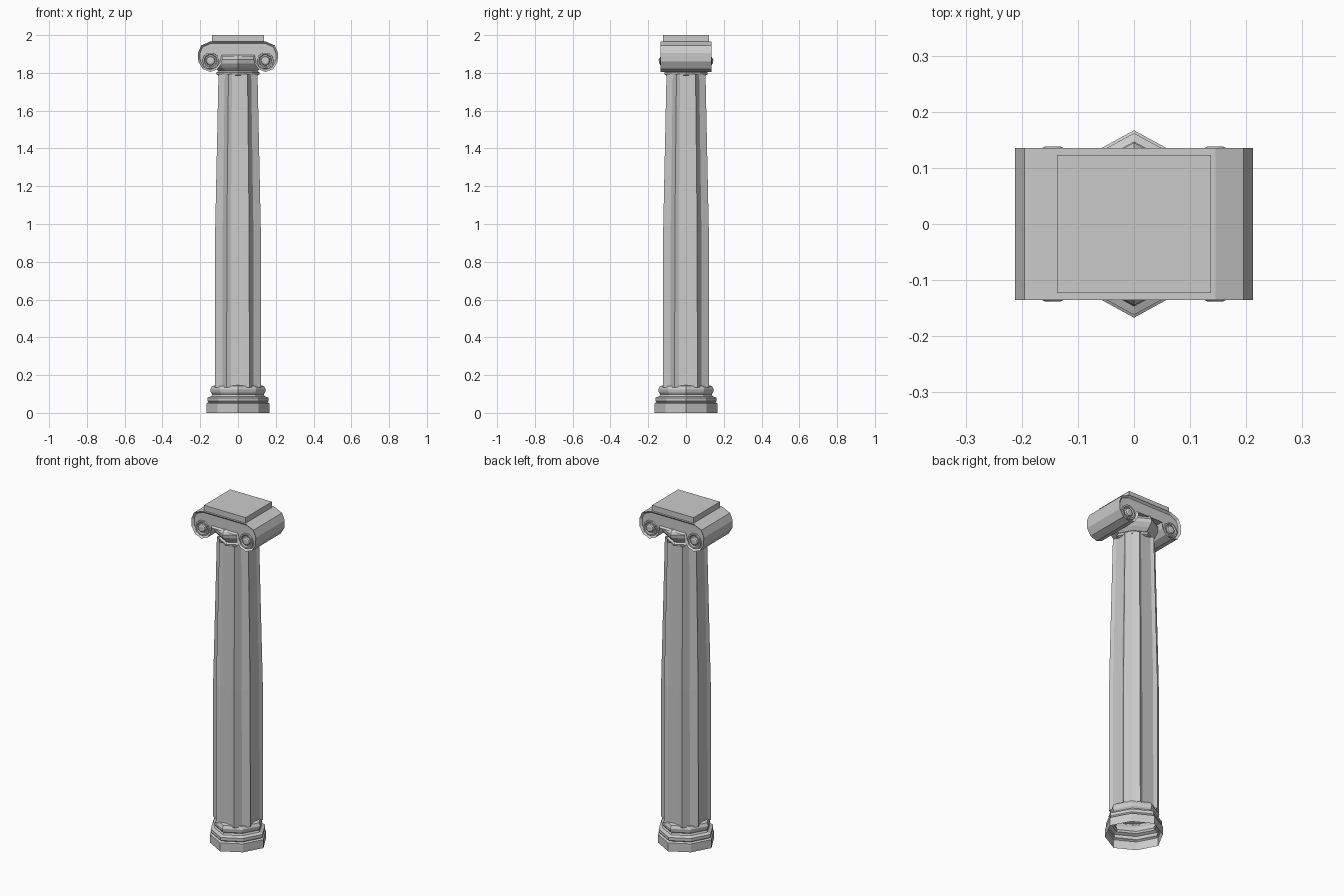
import bpy, bmesh, math
from mathutils import Vector

if "Cube" in bpy.data.objects:
    bpy.data.objects.remove(bpy.data.objects["Cube"])


def finish(name, bm):
    bmesh.ops.recalc_face_normals(bm, faces=bm.faces)
    me = bpy.data.meshes.new(name)
    bm.to_mesh(me)
    bm.free()
    ob = bpy.data.objects.new(name, me)
    bpy.context.collection.objects.link(ob)
    return ob


def loft(name, rings, cap_start=False, cap_end=True):
    # skin a list of equal-length point rings
    bm = bmesh.new()
    rows = [[bm.verts.new(p) for p in ring] for ring in rings]
    n = len(rows[0])
    for a, b in zip(rows, rows[1:]):
        for i in range(n):
            j = (i + 1) % n
            bm.faces.new((a[i], a[j], b[j], b[i]))
    if cap_start:
        bm.faces.new(rows[0])
    if cap_end:
        bm.faces.new(rows[-1])
    return finish(name, bm)


def octagon(r, z, k=0.915):
    # eight-sided ring, points on the axes, diagonals pulled in slightly
    return [(r * (k if i % 2 else 1) * math.cos(i * math.pi / 4),
             r * (k if i % 2 else 1) * math.sin(i * math.pi / 4), z) for i in range(8)]


# stepped base, open underneath
base = [(.167, 0), (.167, .05), (.156, .056), (.162, .062), (.162, .08), (.142, .088),
        (.136, .098), (.144, .108), (.147, .125), (.138, .142), (.11, .148)]
loft("base", [octagon(r, z) for r, z in base], cap_end=False)

# fluted shaft: one quadrant of the section, turned four times
quarter = [(.123, -.060), (.114, -.038), (.114, .038), (.123, .060), (.083, .083)]
section = []
for q in range(4):
    c, s = round(math.cos(q * math.pi / 2)), round(math.sin(q * math.pi / 2))
    section += [(c * x - s * y, s * x + c * y) for x, y in quarter]
loft("shaft", [[(x * k, y * k, z) for x, y in section]
               for k, z in [(1, .135), (.985, .95), (.84, 1.795)]], cap_end=False)

# necking and echinus under the volutes
neck = [(.09, 1.782), (.112, 1.79), (.115, 1.802), (.104, 1.81), (.125, 1.828),
        (.142, 1.85), (.145, 1.87), (.13, 1.895)]
loft("echinus", [octagon(r, z) for r, z in neck], cap_start=True)

# scroll body: half outline mirrored, extruded front to back, ends recessed
half = [(.145, 1.967), (.195, 1.945), (.212, 1.905), (.210, 1.86), (.186, 1.82), (.145, 1.805),
        (.108, 1.82), (.086, 1.85), (.080, 1.885)]
outline = half + [(-x, z) for x, z in reversed(half)]
bm = bmesh.new()
front = [bm.verts.new((x, -.135, z)) for x, z in outline]
back = [bm.verts.new((x, .135, z)) for x, z in outline]
ends = [bm.faces.new(front), bm.faces.new(list(reversed(back)))]
for i in range(len(front)):
    j = (i + 1) % len(front)
    bm.faces.new((front[i], front[j], back[j], back[i]))
bmesh.ops.recalc_face_normals(bm, faces=bm.faces)
bmesh.ops.inset_individual(bm, faces=ends, thickness=.011, depth=0)
for f in ends:
    bmesh.ops.translate(bm, verts=f.verts, vec=Vector((0, .012 if f.verts[0].co.y < 0 else -.012, 0)))
finish("scrolls", bm)

# concentric ring and eye on each scroll end
eye = [(.045, .120), (.044, .132), (.036, .132), (.031, .125), (.025, .125), (.022, .134), (.014, .138)]
for sx, side in ((-1, "left"), (1, "right")):
    for sy, end in ((-1, "front"), (1, "back")):
        loft(f"scroll_eye_{end}_{side}",
             [[(sx * .145 + r * math.cos(a * math.pi / 5), sy * y, 1.864 + r * math.sin(a * math.pi / 5))
               for a in range(10)] for r, y in eye])

# top slab
bpy.ops.mesh.primitive_cube_add(size=1, location=(0, 0, 1.98))
slab = bpy.context.object
slab.name = "top_slab"
slab.scale = (.274, .246, .04)
